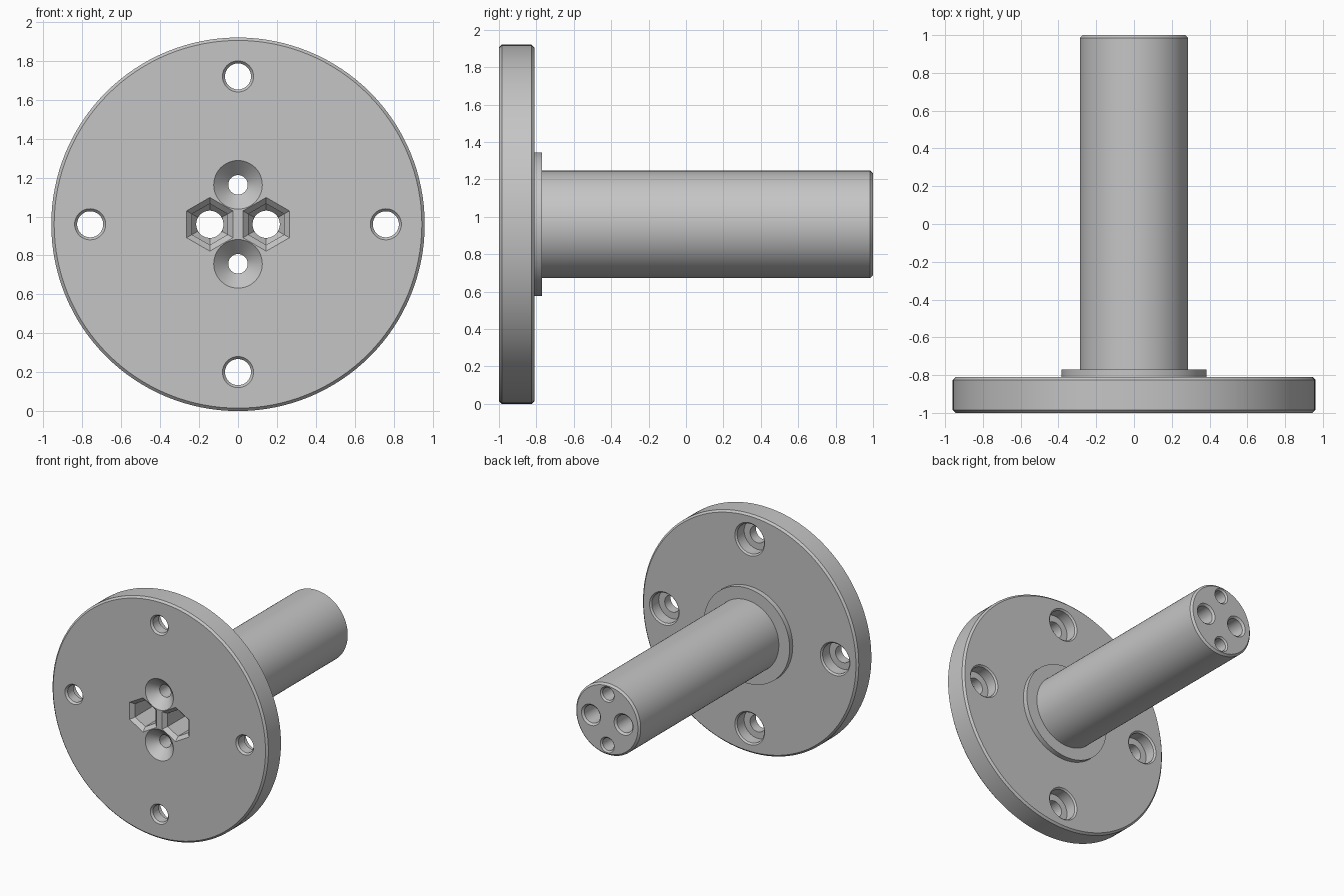
import bpy
import bmesh
import math

AXIS_Z = 0.96

cube = bpy.data.objects.get("Cube")
if cube:
    bpy.data.objects.remove(cube, do_unlink=True)

# Single grey finish
grey = bpy.data.materials.new("plain_grey")
grey.use_nodes = True
colour = (0.56, 0.56, 0.56, 1)
grey.diffuse_color = colour
grey.node_tree.nodes["Principled BSDF"].inputs["Base Color"].default_value = colour


def lathe(name, profile, sides, x=0, z=0):
    """Closed solid around the y direction, from (radius, y) pairs."""
    bm = bmesh.new()
    rings = []
    for r, y in profile:
        ring = []
        for i in range(sides):
            a = math.tau * i / sides
            ring.append(bm.verts.new((x + r * math.sin(a), y, AXIS_Z + z + r * math.cos(a))))
        rings.append(ring)
    for a, b in zip(rings, rings[1:]):
        for i in range(sides):
            j = (i + 1) % sides
            bm.faces.new((a[i], a[j], b[j], b[i]))
    bm.faces.new(rings[0])
    bm.faces.new(rings[-1])
    bmesh.ops.recalc_face_normals(bm, faces=bm.faces)
    mesh = bpy.data.meshes.new(name)
    bm.to_mesh(mesh)
    bm.free()
    mesh.materials.append(grey)
    obj = bpy.data.objects.new(name, mesh)
    bpy.context.collection.objects.link(obj)
    return obj


# Flange, collar and shaft as one turned body
body = lathe("flanged_shaft", [
    (0.945, -1), (0.96, -0.985), (0.96, -0.825), (0.945, -0.81),
    (0.383, -0.81), (0.383, -0.77), (0.287, -0.77),
    (0.287, 0.985), (0.272, 1)], 128)

cutters = []

# Mounting holes: chamfered at the front, counterbored at the back
mount = [(0.08, -1.05), (0.08, -1), (0.067, -0.985), (0.067, -0.91),
         (0.12, -0.91), (0.12, -0.822), (0.132, -0.81), (0.132, -0.79)]
for dx, dz in ((1, 0), (-1, 0), (0, 1), (0, -1)):
    cutters.append(lathe("mount_hole_cutter", mount, 48, 0.76 * dx, 0.76 * dz))

# Countersunk screw holes and hexagonal nut pockets running through the shaft
screw = [(0.125, -1.05), (0.125, -1), (0.05, -0.925),
         (0.05, 0.988), (0.062, 1), (0.062, 1.05)]
pocket = [(0.138, -1.05), (0.138, -1), (0.106, -0.97), (0.106, -0.69), (0.074, -0.65)]
bore = [(0.07, -0.72), (0.07, 0.985), (0.085, 1), (0.085, 1.05)]
for side in (1, -1):
    cutters.append(lathe("screw_hole_cutter", screw, 48, 0, 0.203 * side))
    cutters.append(lathe("nut_pocket_cutter", pocket, 6, 0.145 * side))
    cutters.append(lathe("bolt_bore_cutter", bore, 48, 0.145 * side))

for cutter in cutters:
    cutter.hide_render = True
    mod = body.modifiers.new("cut", 'BOOLEAN')
    mod.operation = 'DIFFERENCE'
    mod.solver = 'EXACT'
    mod.object = cutter

# Bake the cuts, drop the helpers and shade with crisp edges
bpy.context.view_layer.update()
depsgraph = bpy.context.evaluated_depsgraph_get()
baked = bpy.data.meshes.new_from_object(body.evaluated_get(depsgraph))
body.modifiers.clear()
body.data = baked
for cutter in cutters:
    bpy.data.objects.remove(cutter, do_unlink=True)

bpy.ops.object.select_all(action='DESELECT')
body.select_set(True)
bpy.context.view_layer.objects.active = body
bpy.ops.object.shade_smooth_by_angle(angle=math.radians(30))
